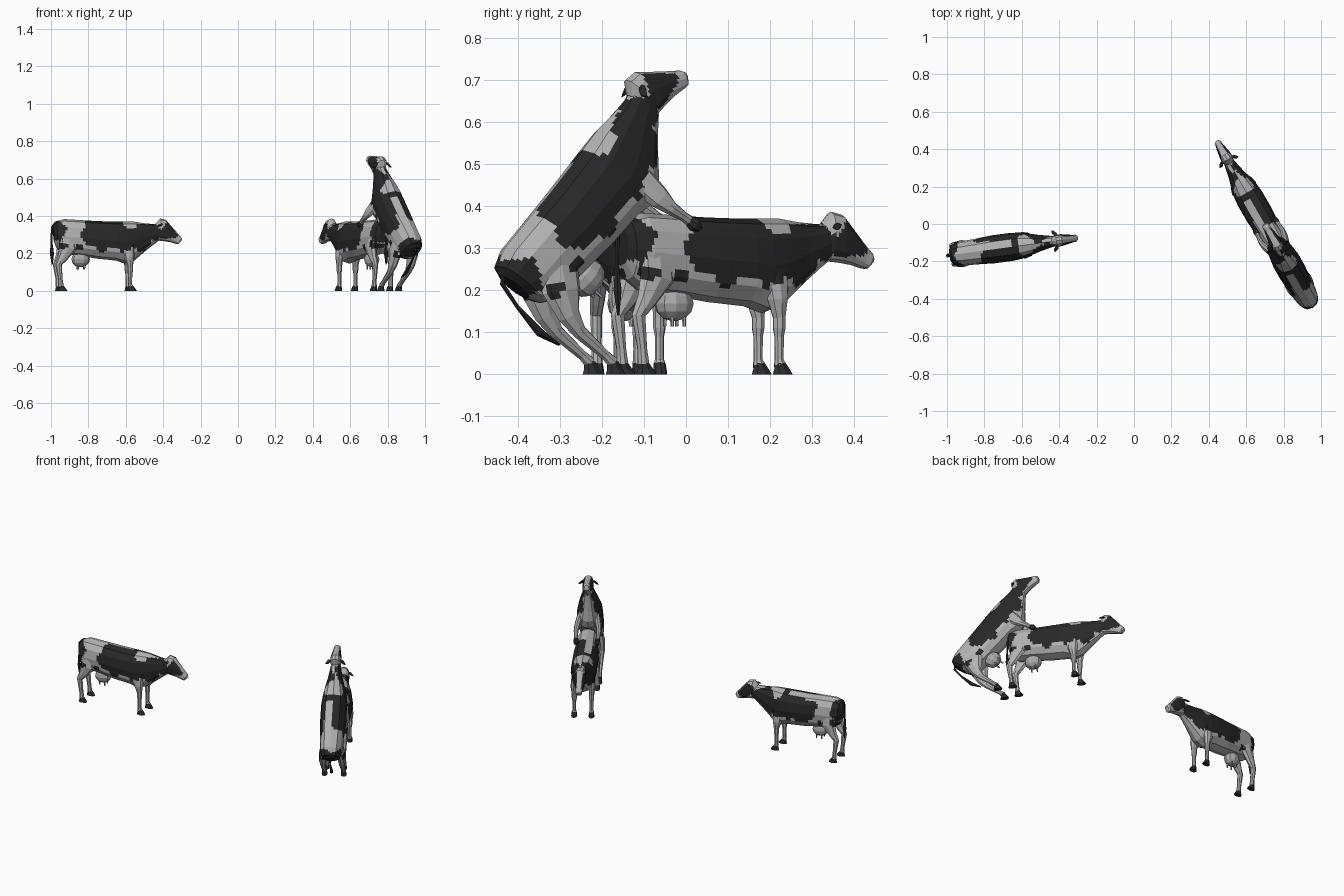
import bpy, bmesh, math
from mathutils import Vector, Matrix

if "Cube" in bpy.data.objects:
    bpy.data.objects.remove(bpy.data.objects["Cube"])

def material(name, c):
    m = bpy.data.materials.new(name)
    m.diffuse_color = (c[0], c[1], c[2], 1)
    m.use_nodes = True
    m.node_tree.nodes["Principled BSDF"].inputs["Base Color"].default_value = m.diffuse_color
    return m

MATS = [material("white_hide", (.45, .45, .45)), material("black_hide", (.021, .021, .021)),
        material("dark_hoof", (.03, .03, .03)), material("udder_grey", (.40, .40, .40))]
WHITE, BLACK, HOOF, UDDER = range(4)

# Hide pattern: dark blobs (along, up, radius along, radius up) in cow space
DARK = [(-.05, .31, .145, .10), (.05, .28, .07, .065), (.13, .29, .06, .075), (.19, .31, .05, .045),
        (-.33, .325, .05, .06), (-.30, .25, .022, .018), (-.21, .235, .018, .014), (.288, .318, .055, .045)]
PALE = [(.07, .36, .035, .035), (-.02, .205, .05, .02)]

def hit(blobs, u, z):
    return any(((u - a) / ra) ** 2 + ((z - b) / rb) ** 2 < 1 for a, b, ra, rb in blobs)

def hide(p):
    u, v, z = p
    u2 = u + .008 * math.sin(z * 70 + 3 * (v > 0))      # wavy blob edges
    z2 = z + .008 * math.sin(u * 60 + 2 * (v > 0))
    if u > .235 and abs(v) < .014 and z > .28:           # blaze on the forehead
        return WHITE
    if z > .33 and 0 < v < .045 and -.22 < u < 0:        # pale strip left of the spine
        return WHITE
    if hit(PALE, u2, z2):
        return WHITE
    return BLACK if hit(DARK, u2, z2) else WHITE

def ring(c, a, b, n, pw=1.0):
    f = lambda t: math.copysign(abs(t) ** pw, t)
    return [c + a * f(math.cos(2 * math.pi * i / n)) + b * f(math.sin(2 * math.pi * i / n)) for i in range(n)]

def mix(a, b, k):
    return [p.lerp(q, k) for p, q in zip(a, b)]

def loft(name, rings, M, rule, along=1, around=1):
    """Skin over rings; flat panels are cut finely where the hide pattern needs it."""
    fine = []
    for a, b in zip(rings, rings[1:]):
        fine += [mix(a, b, k / along) for k in range(along)]
    fine.append(rings[-1])
    fine = [[p.lerp(r[(i + 1) % len(r)], k / around) for i, p in enumerate(r) for k in range(around)] for r in fine]
    bm = bmesh.new()
    vs = [[bm.verts.new(p) for p in r] for r in fine]
    n = len(vs[0])
    for a, b in zip(vs, vs[1:]):
        for i in range(n):
            bm.faces.new((a[i], a[(i + 1) % n], b[(i + 1) % n], b[i]))
    bm.faces.new(vs[0])
    bm.faces.new(vs[-1])
    bmesh.ops.recalc_face_normals(bm, faces=bm.faces)
    for f in bm.faces:
        f.material_index = rule(f.calc_center_median()) if callable(rule) else rule
    me = bpy.data.meshes.new(name)
    bm.to_mesh(me)
    bm.free()
    for m in MATS:
        me.materials.append(m)
    ob = bpy.data.objects.new(name, me)
    ob.matrix_world = M
    bpy.context.collection.objects.link(ob)
    return ob

def tube(name, pts, M, rule, n=8, along=1, around=1):
    """Limb through points (along, side, up, radius along, radius side)."""
    rings = []
    for i, (u, v, z, ru, rv) in enumerate(pts):
        p, q = pts[max(i - 1, 0)], pts[min(i + 1, len(pts) - 1)]
        t = Vector((q[0] - p[0], 0, q[2] - p[2])).normalized()
        rings.append(ring(Vector((u, v, z)), Vector((-t.z, 0, t.x)) * ru, Vector((0, rv, 0)), n))
    return loft(name, rings, M, rule, along, around)

# Sections: top (along, up), bottom (along, up), half width
BODY = [(-.337, .35, -.332, .26, .032), (-.325, .372, -.318, .225, .053), (-.28, .384, -.28, .195, .065),
        (-.2, .379, -.2, .188, .068), (-.1, .373, -.1, .172, .075), (0, .37, 0, .162, .075),
        (.05, .371, .05, .145, .07), (.10, .37, .10, .162, .058), (.15, .362, .15, .205, .044),
        (.20, .357, .20, .245, .033), (.24, .36, .235, .27, .026)]
HEAD = [(.215, .36, .215, .268, .022), (.24, .387, .235, .268, .032), (.27, .38, .265, .265, .032),
        (.30, .345, .295, .26, .026), (.335, .306, .322, .252, .020), (.352, .288, .336, .25, .019),
        (.357, .276, .345, .258, .012)]
# Standing limbs
HIND = [(-.265, .042, .31, .045, .018), (-.265, .05, .23, .046, .022), (-.295, .05, .175, .026, .018),
        (-.316, .05, .14, .018, .014), (-.306, .05, .06, .012, .012), (-.303, .05, .025, .015, .014)]
FORE = [(.06, .048, .25, .035, .018), (.065, .052, .18, .028, .02), (.07, .05, .135, .016, .015),
        (.07, .05, .11, .016, .015), (.07, .05, .09, .012, .011), (.07, .05, .035, .011, .011),
        (.072, .05, .025, .015, .014)]
TAIL = [(-.325, .366, .006), (-.345, .34, .006), (-.347, .26, .005), (-.345, .20, .011), (-.343, .14, .003)]
# Rearing limbs, resting on the ground and on the other cow's back
HIND_R = [(-.535, .042, .28, .055, .018), (-.53, .052, .20, .052, .024), (-.51, .055, .14, .03, .02),
          (-.48, .055, .10, .018, .015), (-.41, .055, .045, .012, .012), (-.39, .055, .028, .015, .014)]
FORE_R = [(-.31, .045, .465, .035, .02), (-.265, .06, .42, .028, .018), (-.235, .066, .395, .017, .014),
          (-.20, .064, .375, .012, .011), (-.185, .062, .366, .013, .012)]
TAIL_R = [(-.655, .255, .006), (-.662, .215, .006), (-.62, .16, .005), (-.56, .10, .011), (-.505, .07, .003)]

def sections(secs):
    out = []
    for tu, tz, bu, bz, w in secs:
        t, b = Vector((tu, 0, tz)), Vector((bu, 0, bz))
        out.append(ring((t + b) / 2, (t - b) / 2, Vector((0, w, 0)), 12, .85))
    return out

def cow(tag, x, y, yaw, rearing=False):
    M = Matrix.Translation((x, y, 0)) @ Matrix.Rotation(math.radians(yaw), 4, 'Z')
    P = Matrix.Identity(4)
    if rearing:
        P = Matrix.Translation((-.18, 0, .268)) @ Matrix.Rotation(math.radians(-50), 4, 'Y')
    inv = P.inverted()
    limb_rule = lambda p: hide(inv @ p)
    MP = M @ P
    # trunk, neck and head
    loft(tag + "_body", sections(BODY), MP, hide, 7, 3)
    loft(tag + "_head", sections(HEAD), MP, hide, 4, 3)
    # udder
    u_rings = []
    for k in range(7):
        a = math.pi * (k + .3) / 6.6
        r = math.sin(a)
        u_rings.append(ring(Vector((-.19, 0, .168 + .042 * math.cos(a))), Vector((.05 * r, 0, 0)),
                            Vector((0, .04 * r, 0)), 10))
    loft(tag + "_udder", u_rings, MP, UDDER)
    for s in (-1, 1):
        side = "_left" if s > 0 else "_right"
        for du in (-.205, -.172):
            tube(tag + "_teat" + side, [(du, s * .016, .145, .006, .006), (du, s * .018, .114, .004, .004)],
                 MP, UDDER, 5)
        # ear
        ear = [ring(Vector((a, s * v, b)), Vector((r, 0, r * .3)), Vector((-.3 * r, 0, .4 * r)), 6)
               for a, v, b, r in ((.243, .024, .358, .005), (.234, .042, .352, .013), (.225, .058, .344, .003))]
        loft(tag + "_ear" + side, ear, MP, BLACK)
        # legs and hooves
        for part, pts in (("_hind", HIND_R if rearing else HIND), ("_front", FORE_R if rearing else FORE)):
            pts = [(a, s * b, c, d, e) for a, b, c, d, e in pts]
            tube(tag + part + "_leg" + side, pts, M, limb_rule, 8, 4, 2)
            a, b, c = pts[-1][:3]
            if c > .1:      # hoof hooked over the other cow
                hoof = [(a, b, c, .013, .013), (a + .014, b, c - .009, .018, .015), (a + .03, b, c - .02, .008, .010)]
            else:           # hoof on the ground
                hoof = [(a, b, c + .002, .014, .014), (a + .006, b, .012, .021, .016), (a + .008, b, 0, .027, .017)]
                hoof = [(h[0], h[1], h[2], h[3], h[4]) for h in hoof]
            if c > .1:
                tube(tag + part + "_hoof" + side, hoof, M, HOOF)
            else:
                loft(tag + part + "_hoof" + side,
                     [ring(Vector(h[:3]), Vector((h[3], 0, 0)), Vector((0, h[4], 0)), 8) for h in hoof], M, HOOF)
    # tail with tuft
    tube(tag + "_tail", [(a, 0, b, r, r) for a, b, r in (TAIL_R if rearing else TAIL)], M, BLACK, 6)

cow("lone_cow", -.653, -.122, 7.7)
cow("standing_cow", .62, .136, 120)
cow("rearing_cow", .62, .136, 120, True)
